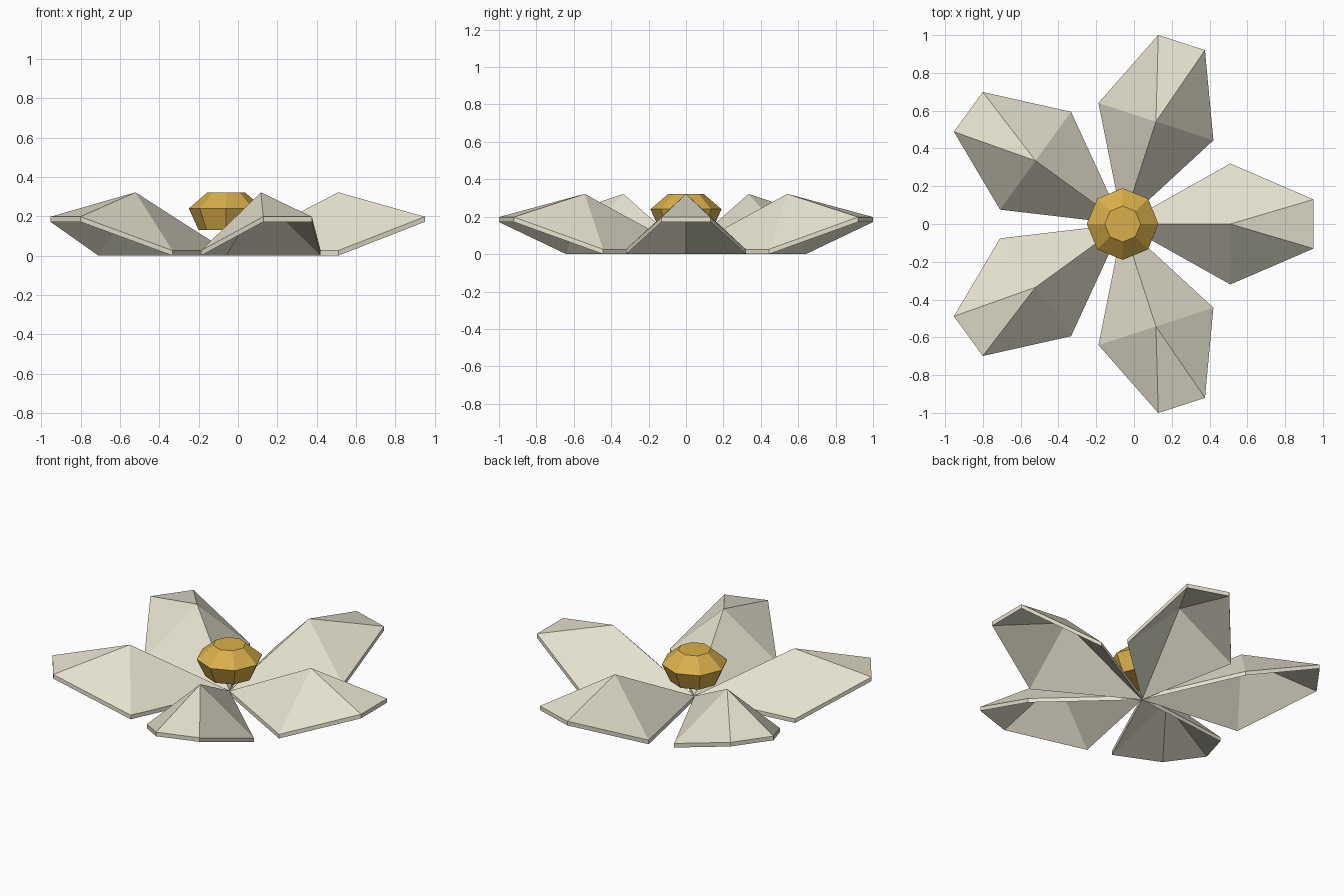
import bpy, bmesh
from math import radians, pi
from mathutils import Matrix

if "Cube" in bpy.data.objects:
    bpy.data.objects.remove(bpy.data.objects["Cube"])

CX = -0.06       # flower axis in x
THICK = 0.026    # petal thickness (vertical)


def material(name, color):
    m = bpy.data.materials.new(name)
    m.diffuse_color = (*color, 1)
    m.use_nodes = True
    m.node_tree.nodes["Principled BSDF"].inputs["Base Color"].default_value = m.diffuse_color
    return m


def make_object(name, bm, mat):
    bmesh.ops.recalc_face_normals(bm, faces=bm.faces)
    me = bpy.data.meshes.new(name)
    bm.to_mesh(me)
    bm.free()
    me.materials.append(mat)
    ob = bpy.data.objects.new(name, me)
    bpy.context.collection.objects.link(ob)
    return ob


cream = material("cream", (0.80, 0.77, 0.63))
gold = material("gold", (0.70, 0.43, 0.07))

# Petals: folded five-sided shell with a raised peak, copied around the axis
outline = [(0, 0, 0), (0.57, -0.32, 0), (1.01, -0.13, 0.172),
           (1.01, 0.13, 0.172), (0.57, 0.32, 0)]
peak = (0.57, 0, 0.296)
for k in range(5):
    bm = bmesh.new()
    layers = []
    for dz in (0, THICK):
        ring = [bm.verts.new((x, y, z + dz)) for x, y, z in outline]
        top = bm.verts.new((peak[0], peak[1], peak[2] + dz))
        for i in range(5):
            bm.faces.new((ring[i], ring[(i + 1) % 5], top))
        layers.append(ring)
    low, high = layers
    for i in range(5):
        j = (i + 1) % 5
        bm.faces.new((low[i], low[j], high[j], high[i]))
    bm.transform(Matrix.Translation((CX, 0, 0)) @ Matrix.Rotation(radians(72 * k), 4, 'Z'))
    make_object(f"petal_{k + 1}", bm, cream)

# Flower centre: eight-sided faceted button from stacked rings
bm = bmesh.new()
profile = [(0.14, 0.13), (0.19, 0.24), (0.095, 0.322)]
rings = []
for r, z in profile:
    rings.append([bm.verts.new(Matrix.Rotation(i * pi / 4, 3, 'Z') @ Matrix.Identity(3).col[0] * r)
                  for i in range(8)])
    for v in rings[-1]:
        v.co.x += CX
        v.co.z = z
for a, b in zip(rings, rings[1:]):
    for i in range(8):
        j = (i + 1) % 8
        bm.faces.new((a[i], a[j], b[j], b[i]))
bm.faces.new(rings[0][::-1])
bm.faces.new(rings[-1])
make_object("flower_centre", bm, gold)
